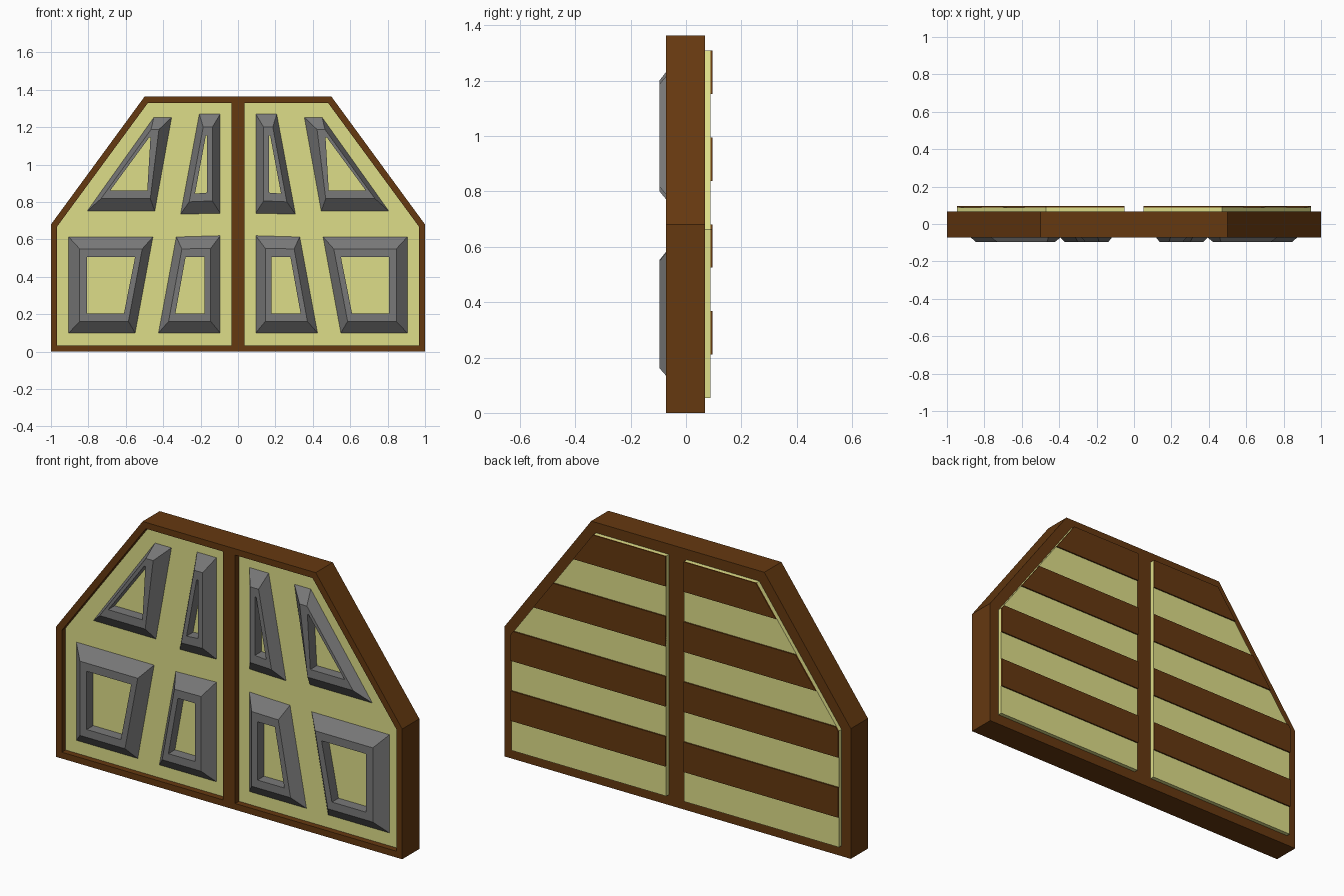
import bpy, bmesh

if "Cube" in bpy.data.objects:
    bpy.data.objects.remove(bpy.data.objects["Cube"])

def material(name, rgb):
    m = bpy.data.materials.new(name)
    m.diffuse_color = (*rgb, 1)
    m.use_nodes = True
    m.node_tree.nodes["Principled BSDF"].inputs["Base Color"].default_value = m.diffuse_color
    return m

BROWN = material("brown_wood", (0.13, 0.04, 0.005))
YELLOW = material("pale_yellow", (0.73, 0.73, 0.25))
GREY = material("grey", (0.19, 0.19, 0.19))

def loft(name, loops, mat, ring=False, open_centre=False):
    """Join (profile, y) loops into a solid, capped or closed as a ring, mirrored in x."""
    bm = bmesh.new()
    vs = [[bm.verts.new((x, y, z)) for x, z in pts] for pts, y in loops]
    pairs = list(zip(vs, vs[1:])) + ([(vs[-1], vs[0])] if ring else [])
    for a, b in pairs:
        n = len(a)
        for i in range(n):
            j = (i + 1) % n
            bm.faces.new((a[i], a[j], b[j], b[i]))
    if not ring:
        bm.faces.new(vs[0])
        bm.faces.new(vs[-1])
    bmesh.ops.recalc_face_normals(bm, faces=bm.faces)
    if open_centre:
        seam = [f for f in bm.faces if all(abs(v.co.x) < 1e-5 for v in f.verts)]
        # keep the back cap; only the wall on the centre plane goes
        bmesh.ops.delete(bm, geom=seam, context='FACES')
    me = bpy.data.meshes.new(name)
    bm.to_mesh(me)
    bm.free()
    me.materials.append(mat)
    ob = bpy.data.objects.new(name, me)
    bpy.context.collection.objects.link(ob)
    mod = ob.modifiers.new("mirror", 'MIRROR')
    mod.use_clip = True
    return ob

def slant_x(z, d):
    """x of the sloping shoulder at height z, inset by d."""
    return (1.2085 - d - 0.592 * z) / 0.806

def slant_z(x, d):
    return (1.2085 - d - 0.806 * x) / 0.592

def half_panel(x0, d):
    top = 1.363 - d
    return [(x0, d), (1 - d, d), (1 - d, slant_z(1 - d, d)), (slant_x(top, d), top), (x0, top)]

FRONT, PANEL, BACK = -0.073, -0.042, 0.068
FACE = -0.096

# Frame with a shallow front recess on each side of the centre post
outer = [(0, 0), (1, 0), (1, 0.68), (0.5, 1.363), (0, 1.363)]
inner = half_panel(0.035, 0.033)
loft("frame", [(outer, BACK), (outer, FRONT), (inner, FRONT), (inner, PANEL + 0.01)],
     BROWN, open_centre=True)

# Front and back panels
loft("front_panel", [(inner, PANEL), (inner, PANEL + 0.01)], YELLOW)
INSET = 0.054
back = half_panel(0.052, INSET)
loft("back_panel", [(back, BACK - 0.005), (back, 0.089)], YELLOW)

# Brown slats across the back panel, every second of eight bands
z_low, z_high = back[0][1], back[3][1]
band = (z_high - z_low) / 8
corner = back[2]
for k in range(1, 8, 2):
    a, b = z_low + k * band, z_low + (k + 1) * band
    edge = lambda z: min(1 - INSET, slant_x(z, INSET))
    pts = [(0.052, a), (edge(a), a)]
    if a < corner[1] < b:
        pts.append(corner)
    pts += [(edge(b), b), (0.052, b)]
    loft(f"back_slat_{k // 2 + 1}", [(pts, 0.0885), (pts, 0.096)], BROWN)

# Raised bevelled mouldings: outer outline and window outline
mouldings = {
    "lower_outer_moulding": ([(0.905, 0.613), (0.455, 0.613), (0.55, 0.10), (0.905, 0.10)],
                             [(0.807, 0.507), (0.55, 0.507), (0.61, 0.203), (0.807, 0.203)]),
    "lower_inner_moulding": ([(0.33, 0.613), (0.095, 0.62), (0.095, 0.10), (0.425, 0.10)],
                             [(0.28, 0.507), (0.18, 0.507), (0.18, 0.203), (0.335, 0.203)]),
    "upper_inner_moulding": ([(0.207, 1.27), (0.095, 1.27), (0.095, 0.74), (0.307, 0.735)],
                             [(0.172, 1.155), (0.165, 1.155), (0.165, 0.85), (0.23, 0.845)]),
    "upper_outer_moulding": ([(0.45, 1.252), (0.355, 1.252), (0.445, 0.752), (0.806, 0.752)],
                             [(0.475, 1.145), (0.468, 1.145), (0.485, 0.862), (0.683, 0.862)]),
}
for name, (out, hole) in mouldings.items():
    ridge = [(o[0] + 0.6 * (h[0] - o[0]), o[1] + 0.6 * (h[1] - o[1])) for o, h in zip(out, hole)]
    loft(name, [(out, PANEL), (ridge, FACE), (hole, FACE), (hole, PANEL)], GREY, ring=True)
